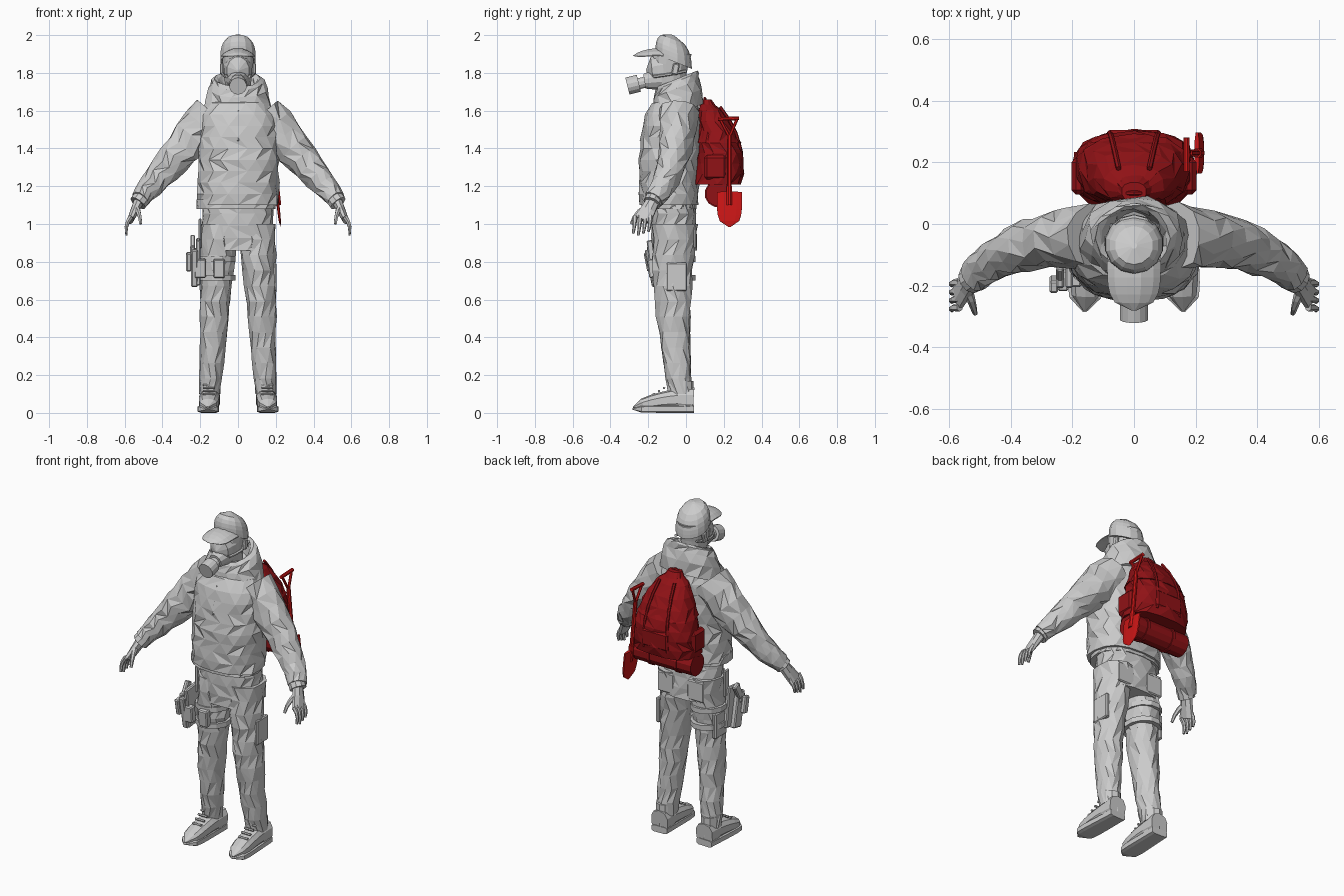
import bpy, bmesh, math, random
from mathutils import Vector, Matrix, Euler

random.seed(4)
if "Cube" in bpy.data.objects:
    bpy.data.objects.remove(bpy.data.objects["Cube"], do_unlink=True)


def material(name, rgb):
    made = bpy.data.materials.new(name)
    made.use_nodes = True
    made.diffuse_color = (*rgb, 1)
    made.node_tree.nodes["Principled BSDF"].inputs["Base Color"].default_value = (*rgb, 1)
    return made


GREY = material("light_grey", (.6, .6, .6))
DARK = material("dark_red", (.28, .006, .008))
RED = material("bright_red", (.6, .008, .008))
ALONG_Y, ALONG_Z = Vector((0, 1, 0)), Vector((0, 0, 1))
SIDES = ((1, "left"), (-1, "right"))


def finish(name, bm, mat):
    bmesh.ops.recalc_face_normals(bm, faces=bm.faces)
    mesh = bpy.data.meshes.new(name)
    bm.to_mesh(mesh)
    bm.free()
    mesh.materials.append(mat)
    bpy.context.scene.collection.objects.link(bpy.data.objects.new(name, mesh))


def on_curve(points, t):
    """Point on the Bezier curve with these control points."""
    while len(points) > 1:
        points = [a.lerp(b, t) for a, b in zip(points, points[1:])]
    return points[0]


def mix(value, t):
    first, last = value if isinstance(value, tuple) else (value, value)
    return first + (last - first) * t


def dome(sharpness):
    """Profile that stays full and then rounds off towards the end."""
    return lambda t: max(1 - t ** sharpness, .01) ** .5


def skin(name, path, width, depth=None, mat=GREY, sides=12, steps=1, fold=0, level=False,
         power=2, profile=lambda t: 1, shear=0, bend=0, mirror=1):
    """Sweep a superellipse along a curve; fold crumples it like cloth."""
    path = [Vector(p) for p in path]
    chord = (path[-1] - path[0]).normalized()
    ref = ALONG_Z if abs(chord.y) > .7 else ALONG_Y
    bm = bmesh.new()
    loops = []
    for i in range(steps + 1):
        t = i / steps
        centre = on_curve(path, t)
        ahead = (on_curve(path, t + .01) - on_curve(path, t - .01)).normalized()
        ahead = ALONG_Z if level else ahead
        across = ref.cross(ahead).normalized()
        outward = ahead.cross(across)
        half_width = mix(width, t) * profile(t)
        half_depth = mix(depth or width, t) * profile(t)
        loop = []
        for k in range(sides):
            angle = math.tau * (k + .5 * (i % 2 if fold else 1)) / sides
            c, s = math.cos(angle), math.sin(angle)
            c = math.copysign(abs(c) ** (2 / power), c)
            s = math.copysign(abs(s) ** (2 / power), s)
            grow = 1 + random.uniform(-fold, fold)
            p = centre + (across * c * half_width + outward * s * half_depth) * grow
            p.z += shear * (p.y - centre.y) - bend * p.x * p.x
            p.x *= mirror
            p.z = max(p.z, 0)
            loop.append(bm.verts.new(p))
        loops.append(loop)
    for low, high in zip(loops, loops[1:]):
        for k in range(sides):
            n = (k + 1) % sides
            quad = [low[k], low[n], high[n], high[k]]
            if fold:
                quad = quad[1:] + quad[:1] if random.random() < .5 else quad
                bm.faces.new(quad[:3])
                bm.faces.new((quad[0], quad[2], quad[3]))
            else:
                bm.faces.new(quad)
    bm.faces.new(loops[0])
    bm.faces.new(loops[-1])
    finish(name, bm, mat)


def box(name, place, size, mat=GREY, tilt=0, bevel=.006):
    bm = bmesh.new()
    bmesh.ops.create_cube(bm, size=1, matrix=Matrix.Diagonal((*size, 1)))
    bmesh.ops.bevel(bm, geom=bm.edges[:], offset=bevel, segments=1, affect='EDGES')
    turn = Matrix.Translation(place) @ Euler((tilt, 0, 0)).to_matrix().to_4x4()
    bmesh.ops.transform(bm, matrix=turn, verts=bm.verts)
    finish(name, bm, mat)


# Jacket, hem, hood and zip
skin("jacket", [(0, -.09, 1.1), (0, -.1, 1.4), (0, -.05, 1.7)], .215, .16, sides=16,
     steps=10, fold=.035, level=True, power=2.3, profile=dome(8))
skin("jacket_hem", [(-.01, -.09, 1.08), (-.01, -.09, 1.13)], .21, .145, sides=16,
     fold=.015, level=True, power=2.3)
skin("hood", [(0, -.05, 1.58), (0, -.05, 1.9), (0, -.04, 1.68)], (.19, .07), (.14, .08),
     sides=14, steps=7, fold=.05, level=True, shear=.4)
skin("zip", [(0, -.2, 1.6), (0, -.24, 1.44)], .006, sides=6)

# Head, full face mask and filter
skin("head", [(0, -.04, 1.62), (0, -.11, 1.74), (0, -.075, 1.9)], (.055, .088), (.06, .105),
     sides=14, steps=6, level=True)
skin("face_mask", [(0, -.12, 1.82), (0, -.21, 1.81)], (.078, .055), (.09, .07),
     steps=3, profile=dome(6))
skin("mask_snout", [(0, -.13, 1.77), (0, -.22, 1.755)], (.066, .04), steps=2)
skin("filter_neck", [(0, -.2, 1.755), (0, -.26, 1.74)], .03)
skin("filter_drum", [(0, -.25, 1.745), (0, -.31, 1.73)], .046, sides=14)
for sign, side in SIDES:
    box(side + "_ear", (sign * .085, -.055, 1.82), (.02, .035, .06), tilt=-.2)
    skin(side + "_mask_strap", [(.06, -.17, 1.78), (.1, -.09, 1.79), (.07, 0, 1.81)],
         .008, sides=6, steps=4, mirror=sign)

# Cap
skin("cap", [(0, -.065, 1.86), (0, -.07, 2)], .096, sides=14, steps=6, level=True,
     profile=dome(3), shear=-.4)
skin("cap_visor", [(0, -.12, 1.92), (0, -.2, 1.93), (0, -.28, 1.89)], .09, .01,
     steps=6, profile=dome(4), bend=4)

# Hips
skin("hips", [(0, -.06, .86), (0, -.07, 1.12)], (.18, .19), .12, sides=14, steps=4,
     fold=.03, level=True, power=2.3)

for sign, side in SIDES:
    # Sleeves and cuffs
    skin(side + "_sleeve", [(.13, -.04, 1.58), (.4, -.05, 1.28), (.52, -.17, 1.13)],
         (.122, .05), (.105, .055), sides=11, steps=9, fold=.08, mirror=sign)
    skin(side + "_cuff", [(.5, -.16, 1.15), (.53, -.18, 1.11)], .048, sides=10, mirror=sign)
    # Hands
    skin(side + "_palm", [(.52, -.17, 1.13), (.57, -.23, 1.02)], (.03, .018), (.035, .05),
         sides=8, steps=2, mirror=sign)
    for finger in range(4):
        y = -.27 + finger * .027
        tip = .94 + .01 * abs(finger - 1)
        skin(f"{side}_finger_{finger}", [(.565, y, 1.04), (.6, y, 1), (.59, y - .01, tip)],
             (.014, .007), sides=6, steps=3, mirror=sign)
    skin(side + "_thumb", [(.54, -.21, 1.09), (.52, -.27, 1.06), (.515, -.29, 1)],
         (.017, .008), sides=6, steps=3, mirror=sign)
    # Trousers with pockets
    skin(side + "_trouser", [(.1, -.06, 1), (.12, -.09, .55), (.15, -.03, .1)],
         (.1, .057), (.12, .064), steps=11, fold=.07, level=True, mirror=sign)
    box(side + "_cargo_pocket", (sign * .19, -.05, .72), (.025, .11, .15))
    box(side + "_seat_pocket", (sign * .1, .048, .93), (.11, .014, .12))
    # Boots with soles and laces
    skin(side + "_boot_shaft", [(.15, -.02, .03), (.15, -.02, .17)], .052, .06,
         sides=10, mirror=sign)
    skin(side + "_boot", [(.15, .04, .07), (.15, -.1, .08), (.16, -.28, .03)], .056,
         (.065, .035), sides=10, steps=7, power=2.5, profile=dome(8), mirror=sign)
    skin(side + "_sole", [(.15, .042, .02), (.16, -.285, .02)], (.052, .062), .02,
         sides=8, steps=7, power=5, profile=dome(10), mirror=sign)
    for row in range(4):
        y, z = -.17 + row * .027, .1 + row * .016
        skin(f"{side}_lace_{row}", [(.125, y, z), (.185, y, z)], .007, sides=6, mirror=sign)

# Thigh rig with holster and pouches on the right leg
for label, z in (("upper", .8), ("lower", .7)):
    skin(label + "_thigh_strap", [(-.112, -.065, z), (-.112, -.065, z + .03)], .102, .118,
         level=True)
    box(label + "_thigh_pouch", (z - .9, -.18, .765), (.06, .04, .1), tilt=.1)
box("hip_strap", (-.2, -.1, .95), (.016, .045, .16))
box("holster_plate", (-.21, -.14, .8), (.025, .11, .24), tilt=.12)
box("holster", (-.23, -.165, .77), (.035, .07, .2), tilt=.2)
box("pistol_grip", (-.24, -.155, .89), (.025, .045, .1), tilt=-.5)
box("pistol_slide", (-.24, -.185, .85), (.026, .035, .07), tilt=.2)
box("magazine_pouch", (-.26, -.195, .8), (.028, .04, .1), tilt=.2)

# Backpack with flap, pockets, straps and bedroll
skin("backpack", [(0, .165, 1.21), (0, .22, 1.43), (0, .1, 1.66)], .2, .13, DARK, sides=14,
     steps=8, fold=.03, level=True, power=2.5, profile=dome(2))
skin("pack_flap", [(0, .172, 1.43), (0, .105, 1.66)], (.18, .04), (.12, .03), DARK,
     steps=3, fold=.015, level=True, power=2.5)
box("back_pocket", (0, .28, 1.31), (.19, .05, .12), DARK, bevel=.018)
skin("pack_handle", [(-.04, .1, 1.63), (0, .1, 1.7), (.04, .1, 1.63)], .008, mat=DARK,
     sides=6, steps=4)
for sign, side in SIDES:
    box(side + "_pack_pocket", (sign * .18, .155, 1.3), (.045, .12, .13), DARK, bevel=.015)
    skin(side + "_pack_strap", [(.05, .18, 1.62), (.08, .32, 1.45), (.08, .29, 1.25)],
         .009, mat=DARK, sides=6, steps=5, mirror=sign)
    skin(side + "_roll_strap", [(.08, .17, 1.16), (.1, .17, 1.16)], .072, mat=DARK,
         mirror=sign)
skin("bedroll", [(-.195, .17, 1.16), (.19, .17, 1.16)], .066, mat=DARK)

# Shovel strapped to the left of the pack
skin("shovel_shaft", [(.178, .23, 1.47), (.207, .23, 1.15)], .012, mat=RED, sides=8)
skin("shovel_grip", [(.17, .17, 1.555), (.17, .28, 1.56)], .011, mat=RED, sides=8)
for label, y in (("front", .18), ("rear", .27)):
    skin(label + "_grip_arm", [(.17, y, 1.555), (.178, .23, 1.46)], .008, mat=RED, sides=6)
skin("shovel_blade", [(.204, .23, 1.17), (.225, .23, .985)], .008, .07, RED, sides=8,
     steps=6, power=3, profile=dome(5))
skin("shovel_socket", [(.203, .23, 1.2), (.214, .23, 1.1)], .016, mat=RED, sides=8)
